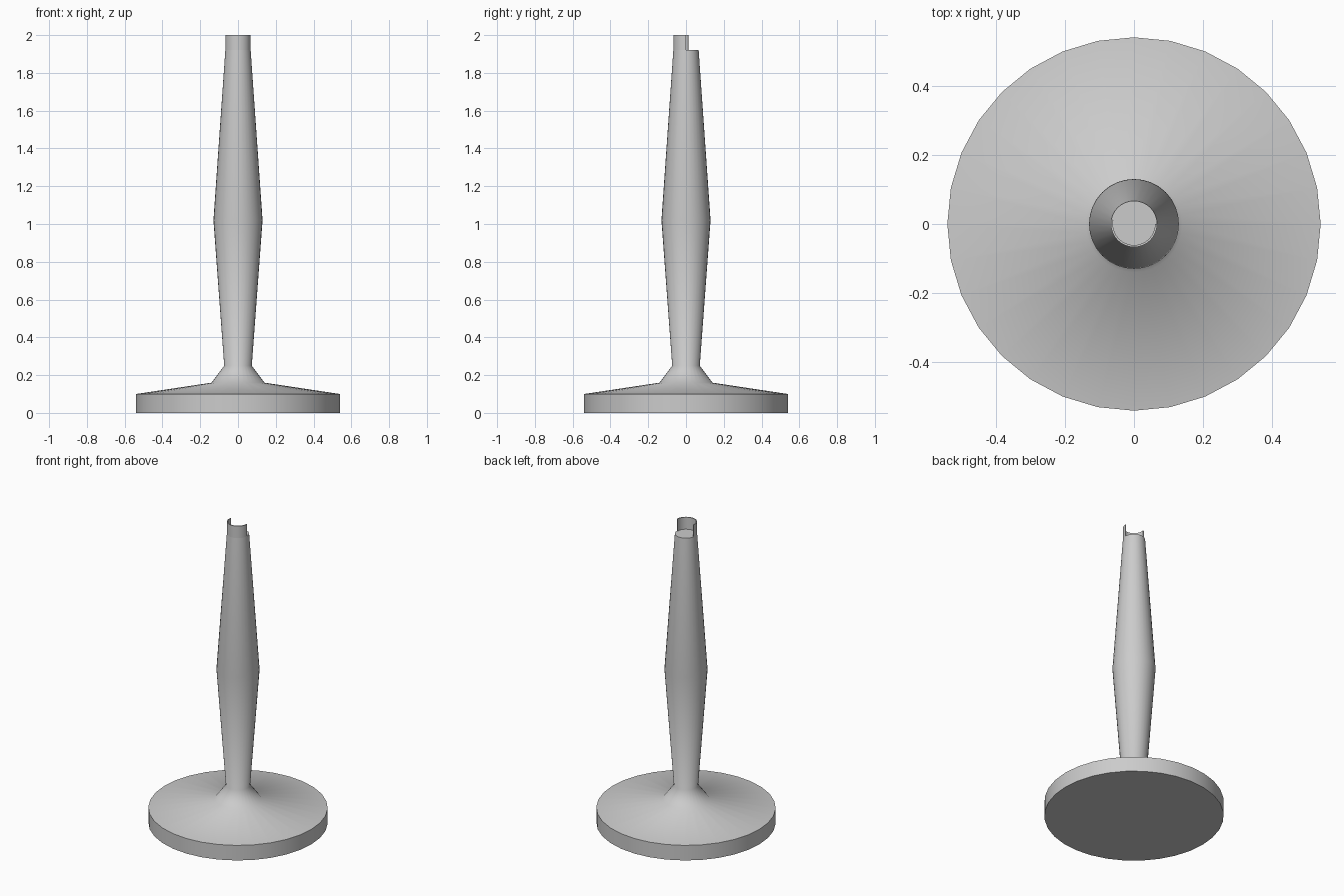
import bpy, bmesh, math

if "Cube" in bpy.data.objects:
    bpy.data.objects.remove(bpy.data.objects["Cube"])

SIDES = 32


def ring(bm, r, z, ks=range(SIDES)):
    """Row of vertices on a circle, one per side index."""
    return [bm.verts.new((r * math.cos(k * math.tau / SIDES),
                          r * math.sin(k * math.tau / SIDES), z)) for k in ks]


def bridge(bm, low, high, closed):
    n = len(low)
    for i in range(n if closed else n - 1):
        j = (i + 1) % n
        bm.faces.new((low[i], low[j], high[j], high[i]))


def finish(bm, name):
    bmesh.ops.recalc_face_normals(bm, faces=bm.faces[:])
    mesh = bpy.data.meshes.new(name)
    bm.to_mesh(mesh)
    bm.free()
    ob = bpy.data.objects.new(name, mesh)
    bpy.context.collection.objects.link(ob)
    bpy.ops.object.select_all(action='DESELECT')
    ob.select_set(True)
    bpy.context.view_layer.objects.active = ob
    bpy.ops.object.shade_smooth_by_angle(angle=math.radians(60))
    return ob


# Round foot and swelling stem, turned from one profile (radius, height)
profile = [(0.54, 0), (0.54, 0.10), (0.14, 0.16), (0.073, 0.25),
           (0.13, 1.02), (0.067, 1.92)]
bm = bmesh.new()
rings = [ring(bm, r, z) for r, z in profile]
for low, high in zip(rings, rings[1:]):
    bridge(bm, low, high, True)
bm.faces.new(rings[0][::-1])
bm.faces.new(rings[-1])
finish(bm, "foot_and_stem")

# Thin half-round lip standing on the front of the stem top
arc = range(15, 33)
bm = bmesh.new()
section = [ring(bm, r, z, arc) for r, z in
           [(0.067, 1.92), (0.067, 2.0), (0.061, 2.0), (0.061, 1.92)]]
for a, b in zip(section, section[1:] + section[:1]):
    bridge(bm, a, b, False)
for end in (0, -1):
    bm.faces.new([row[end] for row in section])
finish(bm, "top_lip")
